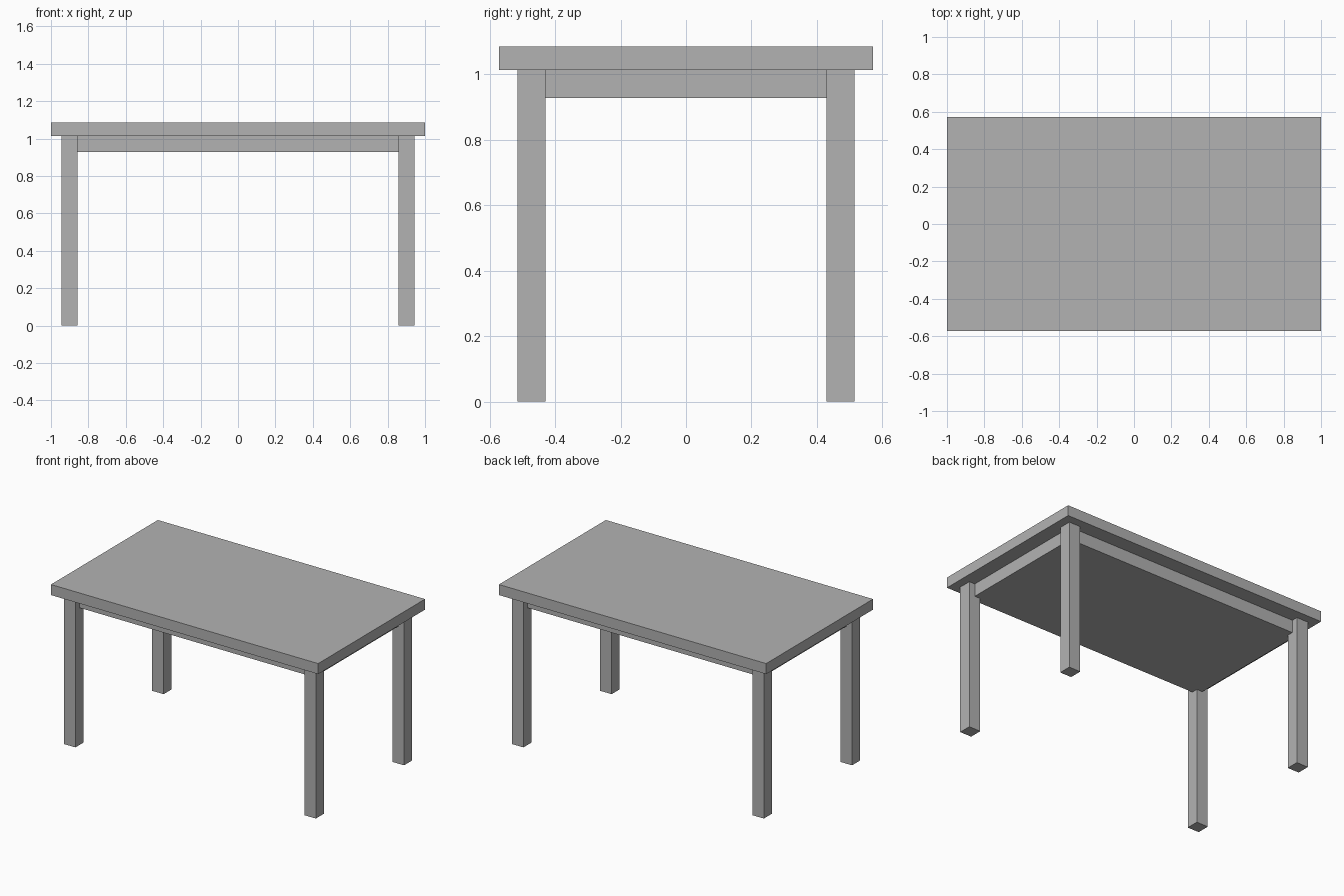
import bpy

if "Cube" in bpy.data.objects:
    bpy.data.objects.remove(bpy.data.objects["Cube"])

grey = bpy.data.materials.new("plain grey")
grey.diffuse_color = (0.448, 0.448, 0.448, 1)
grey.use_nodes = True
grey.node_tree.nodes["Principled BSDF"].inputs["Base Color"].default_value = grey.diffuse_color


def box(name, x, y, z):
    """Box from (min, max) ranges on each axis."""
    bpy.ops.mesh.primitive_cube_add(size=1)
    ob = bpy.context.object
    ob.name = name
    for v in ob.data.vertices:
        v.co = [r[0] if c < 0 else r[1] for c, r in zip(v.co, (x, y, z))]
    ob.data.materials.append(grey)
    return ob


TOP, UNDER, APRON = 1.0857, 1.0143, 0.9286

# Table top
box("table_top", (-1, 1), (-0.5714, 0.5714), (UNDER, TOP))

# Solid apron block, set back to the middle of the legs
box("apron", (-0.9, 0.9), (-0.4714, 0.4714), (APRON, UNDER))

# Four square legs
for side, sx in (("left", -1), ("right", 1)):
    for end, sy in (("front", -1), ("back", 1)):
        x = sorted((sx * 0.8571, sx * 0.9429))
        y = sorted((sy * 0.4286, sy * 0.5143))
        box(f"{end}_{side}_leg", x, y, (0, UNDER))
